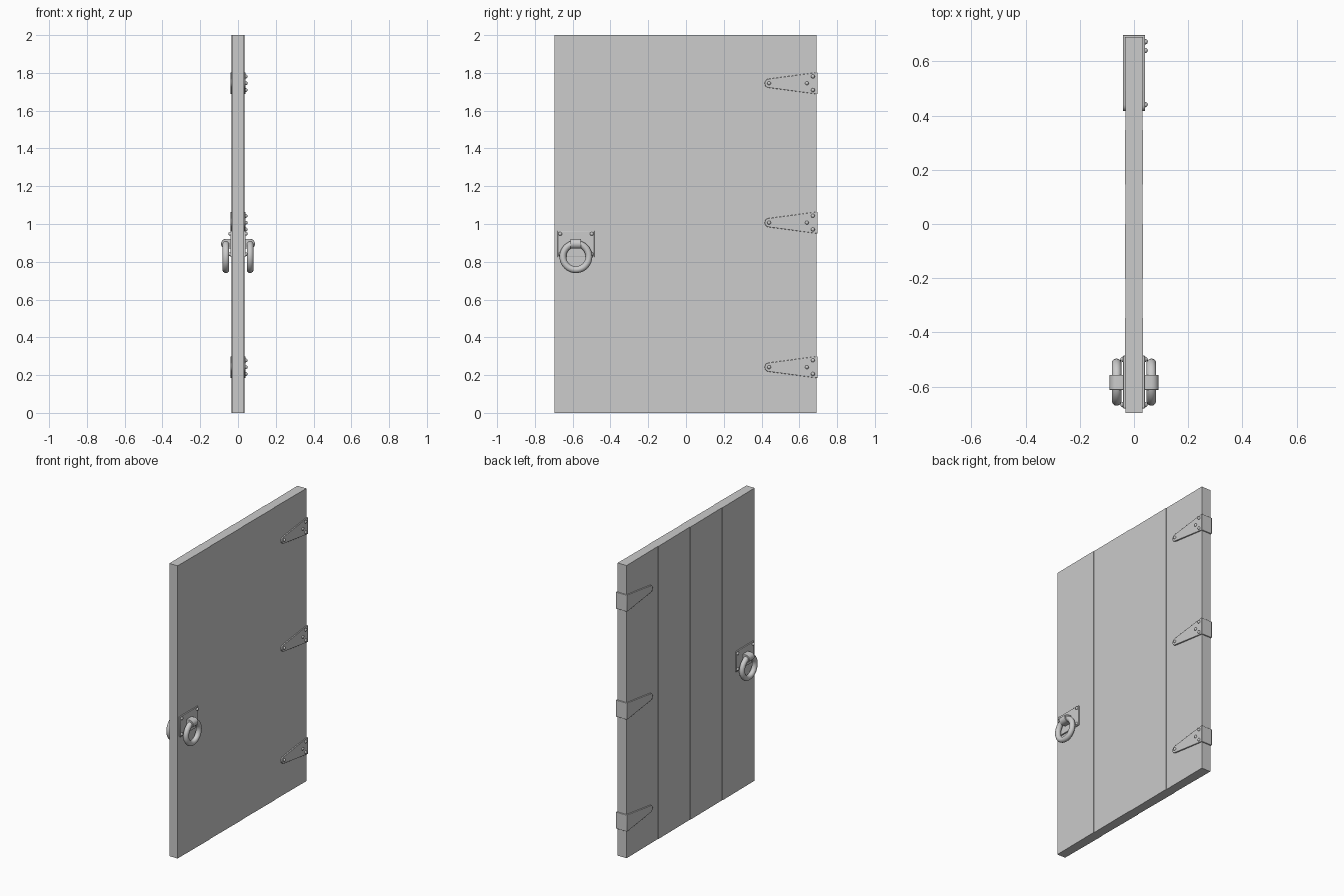
import bpy, bmesh
from math import pi, cos, sin, radians
from mathutils import Matrix, Vector

cube = bpy.data.objects.get("Cube")
if cube:
    bpy.data.objects.remove(cube, do_unlink=True)

grey = bpy.data.materials.new("plain grey")
grey.use_nodes = True
grey.diffuse_color = (0.6, 0.6, 0.6, 1)
grey.node_tree.nodes["Principled BSDF"].inputs["Base Color"].default_value = (0.6, 0.6, 0.6, 1)


def finish(name, bm, bevel=0):
    """Turn a bmesh into a shaded object, with optional rounded edges."""
    bmesh.ops.recalc_face_normals(bm, faces=bm.faces)
    mesh = bpy.data.meshes.new(name)
    bm.to_mesh(mesh)
    bm.free()
    mesh.materials.append(grey)
    obj = bpy.data.objects.new(name, mesh)
    bpy.context.collection.objects.link(obj)
    if bevel:
        mod = obj.modifiers.new("soft edges", "BEVEL")
        mod.width = bevel
        mod.segments = 2
    bpy.ops.object.select_all(action="DESELECT")
    obj.select_set(True)
    bpy.context.view_layer.objects.active = obj
    bpy.ops.object.shade_smooth_by_angle(angle=radians(35))
    return obj


def prism(name, points, offset, bevel=0):
    """Extrude a flat outline along an offset."""
    bm = bmesh.new()
    face = bm.faces.new([bm.verts.new(p) for p in points])
    out = bmesh.ops.extrude_face_region(bm, geom=[face])
    moved = [v for v in out["geom"] if isinstance(v, bmesh.types.BMVert)]
    bmesh.ops.translate(bm, verts=moved, vec=offset)
    return finish(name, bm, bevel)


def box(name, low, high, bevel=0):
    (x0, y0, z0), (x1, y1, z1) = low, high
    outline = [(x0, y0, z0), (x1, y0, z0), (x1, y1, z0), (x0, y1, z0)]
    return prism(name, outline, Vector((0, 0, z1 - z0)), bevel)


def rivet(name, x, y, z):
    bm = bmesh.new()
    bmesh.ops.create_uvsphere(bm, u_segments=12, v_segments=8, radius=0.01)
    bmesh.ops.translate(bm, verts=bm.verts, vec=(x, y, z))
    finish(name, bm)


def ring(name, centre, major, minor, around=40, section=14):
    """Torus standing in the plane of the door."""
    bm = bmesh.new()
    loops = []
    for i in range(around):
        a = 2 * pi * i / around
        loop = []
        for j in range(section):
            b = 2 * pi * j / section
            r = major + minor * cos(b)
            loop.append(bm.verts.new(Vector(centre) + Vector((minor * sin(b), r * cos(a), r * sin(a)))))
        loops.append(loop)
    for i in range(around):
        here, there = loops[i], loops[(i + 1) % around]
        for j in range(section):
            k = (j + 1) % section
            bm.faces.new((here[j], there[j], there[k], here[k]))
    finish(name, bm)


# Four planks, each slightly thicker towards its hinge side
edges = [-0.697, -0.347, 0, 0.347, 0.69]
for i, (y0, y1) in enumerate(zip(edges, edges[1:])):
    outline = [(-0.031, y0, 0), (0.031, y0, 0), (0.034, y1, 0), (-0.034, y1, 0)]
    prism(f"plank_{i + 1}", outline, Vector((0, 0, 2)))

# Strap hinges folded round the back edge
for label, z in (("lower", 0.242), ("middle", 1.007), ("upper", 1.745)):
    for side, tag in ((1, "left"), (-1, "right")):
        tip = [(0.44 - 0.024 * sin(a), 0.024 * cos(a))
               for a in (pi * t / 8 for t in range(9))]
        shape = [(0.69, 0.057)] + tip + [(0.69, -0.057)]
        outline = [(side * 0.03, y, z + h) for y, h in shape]
        prism(f"{label}_hinge_strap_{tag}", outline, Vector((side * 0.011, 0, 0)), 0.002)
    box(f"{label}_hinge_fold", (-0.041, 0.685, z - 0.057), (0.041, 0.697, z + 0.057), 0.002)
    for i, (y, h) in enumerate(((0.44, 0), (0.64, 0), (0.672, 0.036), (0.672, -0.036))):
        rivet(f"{label}_hinge_rivet_{i + 1}", 0.041, y, z + h)

# Ring pull on each face
for side, tag in ((1, "left"), (-1, "right")):
    xs = sorted((side * 0.03, side * 0.04))
    box(f"handle_plate_{tag}", (xs[0], -0.68, 0.825), (xs[1], -0.485, 0.963), 0.002)
    for y in (-0.666, -0.499):
        for z in (0.84, 0.948):
            rivet(f"handle_rivet_{tag}", side * 0.041, y, z)
    # Staple with a rounded outer end
    arc = [(0.064 + 0.026 * cos(a), 0.895 + 0.026 * sin(a))
           for a in (pi * t / 10 - pi / 2 for t in range(11))]
    profile = [(0.035, 0.869)] + arc + [(0.035, 0.921)]
    prism(f"handle_staple_{tag}", [(side * x, -0.612, z) for x, z in profile],
          Vector((0, 0.056, 0)), 0.002)
    ring(f"handle_ring_{tag}", (side * 0.064, -0.583, 0.827), 0.069, 0.018)
